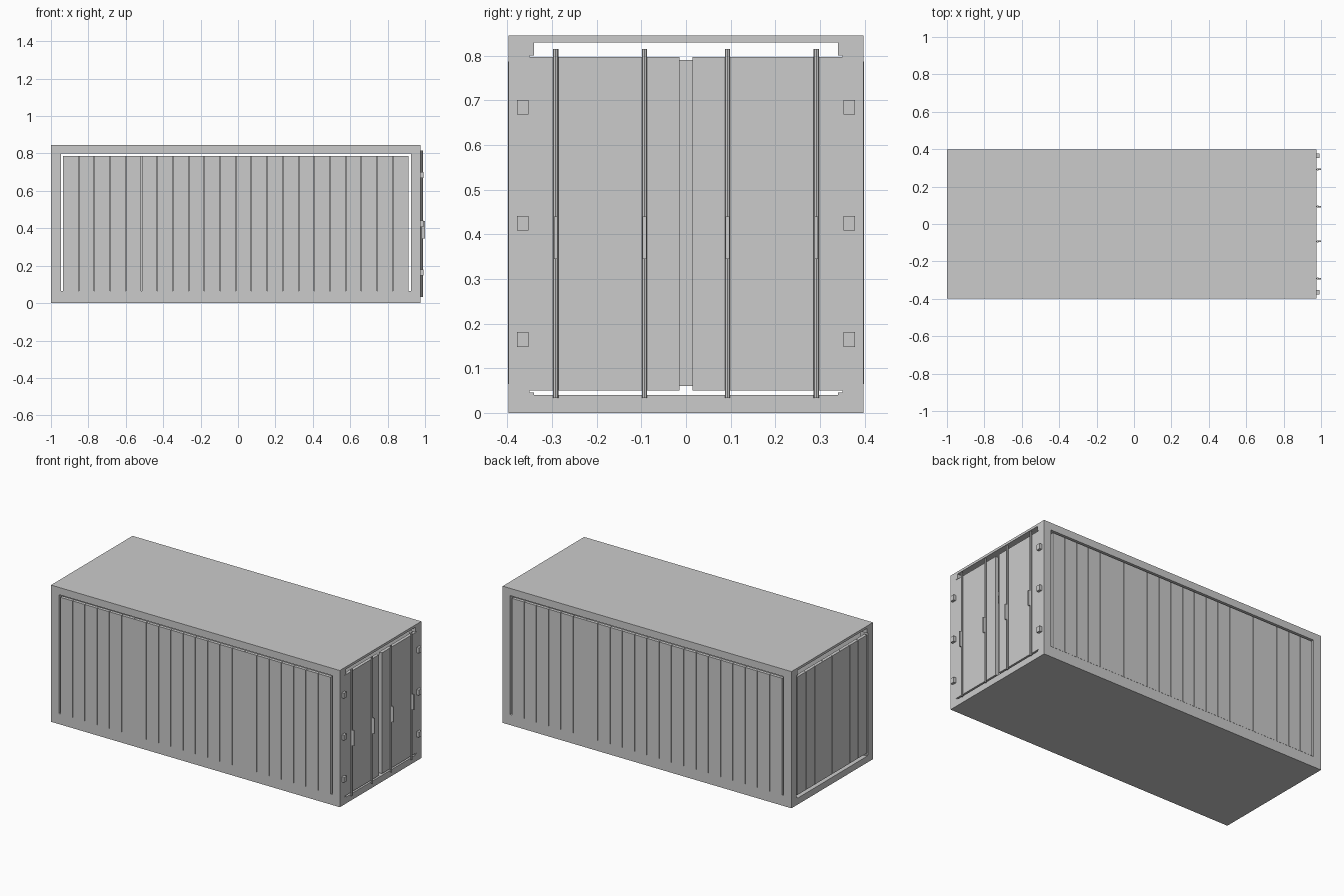
import bpy, bmesh, math
from mathutils import Vector

if "Cube" in bpy.data.objects:
    bpy.data.objects.remove(bpy.data.objects["Cube"])


def make_object(name, bm):
    bmesh.ops.recalc_face_normals(bm, faces=bm.faces)
    mesh = bpy.data.meshes.new(name)
    bm.to_mesh(mesh)
    bm.free()
    obj = bpy.data.objects.new(name, mesh)
    bpy.context.collection.objects.link(obj)
    return obj


def box(name, x, y, z):
    """Box from (min, max) ranges on each axis."""
    bm = bmesh.new()
    bmesh.ops.create_cube(bm, size=1)
    for v in bm.verts:
        v.co = Vector([r[0] if c < 0 else r[1] for c, r in zip(v.co, (x, y, z))])
    return make_object(name, bm)


def mirrored(name, x, y, z):
    """A box on the +y side and its twin on the -y side."""
    box(name + "_back", x, y, z)
    box(name + "_front", x, (-y[1], -y[0]), z)


def grooved_panel(name, length, count, z, thick, place):
    """Wall sheet with narrow vertical grooves; place maps (u, depth) to (x, y)."""
    pitch, half, depth = length / count, 0.0015, 0.012
    outline = [(0, 0)]
    for i in range(1, count):
        u = i * pitch
        outline += [(u - half, 0), (u - half, depth), (u + half, depth), (u + half, 0)]
    outline += [(length, 0), (length, thick), (0, thick)]
    bm = bmesh.new()
    base = bm.faces.new([bm.verts.new((*place(u, d), z[0])) for u, d in outline])
    top = bmesh.ops.extrude_face_region(bm, geom=[base])["geom"]
    bmesh.ops.translate(bm, vec=(0, 0, z[1] - z[0]),
                        verts=[g for g in top if isinstance(g, bmesh.types.BMVert)])
    return make_object(name, bm)


X0, X1, W, H = -1.0, 0.975, 0.398, 0.845

# Roof and floor
box("roof", (X0, X1), (-W, W), (0.83, H))
box("floor", (X0, X1), (-W, W), (0, 0.04))

# Long rails and corner posts
mirrored("top_side_rail", (X0, X1), (0.34, W), (0.80, 0.83))
mirrored("bottom_side_rail", (X0, X1), (0.35, W), (0.04, 0.065))
mirrored("bottom_inner_ledge", (X0, X1), (0.34, 0.35), (0.04, 0.046))
mirrored("door_post", (0.925, X1), (0.35, W), (0.065, 0.80))
mirrored("end_post", (X0, -0.947), (0.35, W), (0.065, 0.80))

# Side walls and closed end wall
for sign, side in ((-1, "front"), (1, "back")):
    grooved_panel("side_wall_" + side, 1.848, 22, (0.065, 0.787), 0.02,
                  lambda u, d: (-0.936 + u, sign * (0.399 - d)))
grooved_panel("end_wall", 0.68, 8, (0.06, 0.79), 0.02,
              lambda u, d: (X0 + d, -0.34 + u))

# Doors
mirrored("door", (0.955, X1), (0.014, 0.35), (0.05, 0.797))

# Locking bars with handles
for y in (-0.292, -0.093, 0.093, 0.292):
    bm = bmesh.new()
    bmesh.ops.create_cone(bm, cap_ends=True, segments=8, radius1=0.006,
                          radius2=0.006, depth=0.782)
    bmesh.ops.translate(bm, verts=bm.verts, vec=(0.982, y, 0.424))
    make_object("locking_bar", bm)
    box("bar_handle", (0.984, 1.0), (y - 0.004, y + 0.004), (0.345, 0.44))

# Hinges
for z in (0.148, 0.408, 0.668):
    mirrored("hinge", (0.973, 0.991), (0.353, 0.378), (z, z + 0.033))
